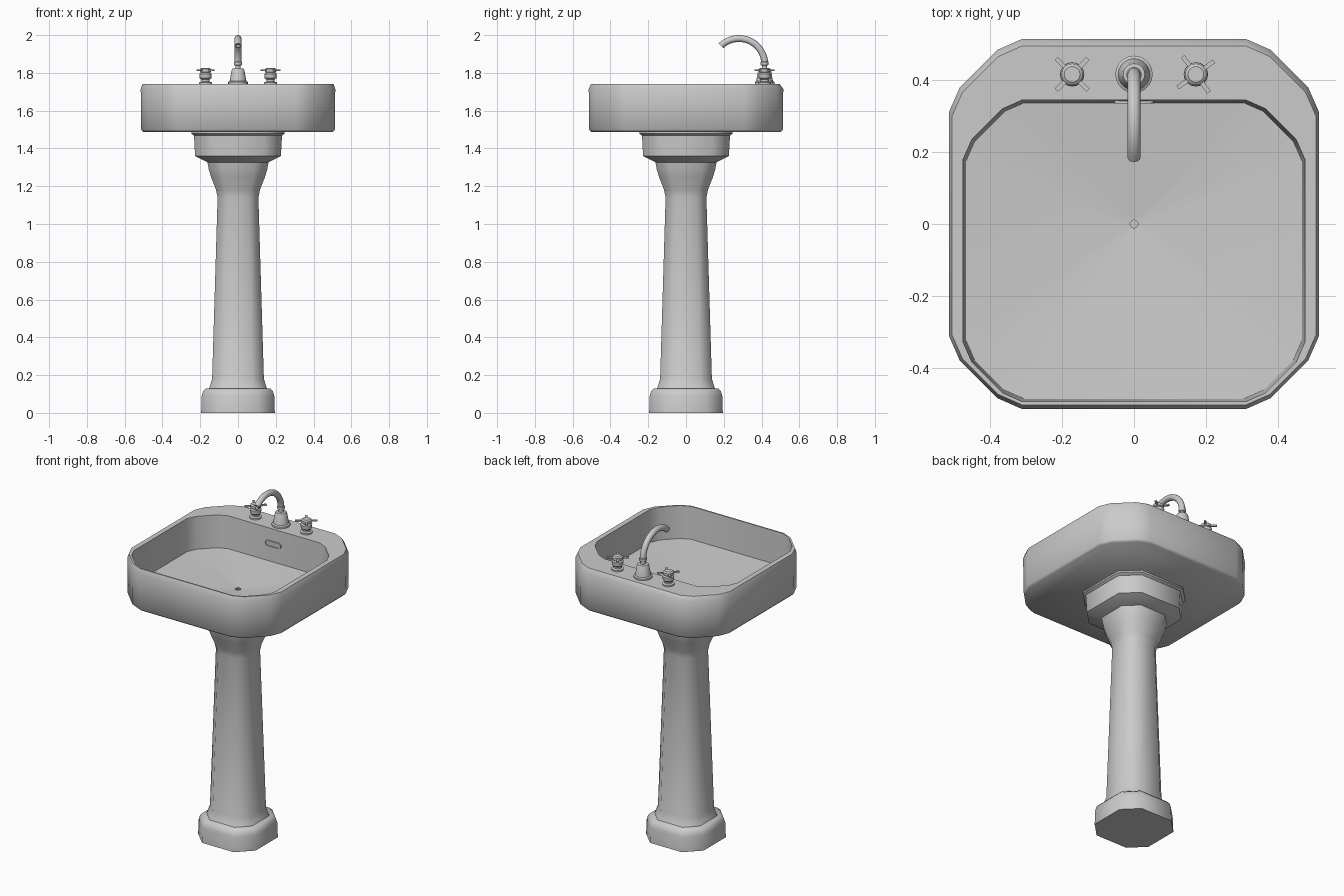
import bpy, bmesh, math
from mathutils import Vector, Matrix

if "Cube" in bpy.data.objects:
    bpy.data.objects.remove(bpy.data.objects["Cube"])

GREY = (0.6, 0.6, 0.6, 1)
grey = bpy.data.materials.new("grey_porcelain")
grey.use_nodes = True
grey.diffuse_color = GREY
grey.node_tree.nodes["Principled BSDF"].inputs["Base Color"].default_value = GREY


def finish(name, bm, angle=50):
    bmesh.ops.recalc_face_normals(bm, faces=bm.faces)
    mesh = bpy.data.meshes.new(name)
    bm.to_mesh(mesh)
    bm.free()
    mesh.materials.append(grey)
    ob = bpy.data.objects.new(name, mesh)
    bpy.context.collection.objects.link(ob)
    bpy.ops.object.select_all(action='DESELECT')
    bpy.context.view_layer.objects.active = ob
    ob.select_set(True)
    bpy.ops.object.shade_smooth_by_angle(angle=math.radians(angle))
    return ob


def loft(bm, rings, caps=(True, True)):
    """Skin a list of closed point loops of equal length."""
    loops = [[bm.verts.new(p) for p in r] for r in rings]
    n = len(loops[0])
    for a, b in zip(loops, loops[1:]):
        for i in range(n):
            j = (i + 1) % n
            bm.faces.new((a[i], a[j], b[j], b[i]))
    for use, loop in zip(caps, (loops[0], loops[-1])):
        if use:
            bm.faces.new(loop)


def cut_square(hx, front, back, cut, z, rounded=False):
    """Rectangle with cut corners, optionally with an extra point per bevel end."""
    pts = []
    for sx, y in ((1, back), (-1, back), (-1, front), (1, front)):
        sy = 1 if y == back else -1
        offs = [(0, cut), (cut, 0)]
        if rounded:
            offs = [(0, cut), (cut * .15, cut * .66), (cut * .66, cut * .15), (cut, 0)]
        corner = [Vector((sx * (hx - a), y - sy * b, z)) for a, b in offs]
        pts += corner if sx * sy > 0 else corner[::-1]
    return pts


def circle(r, z, n, x=0, y=0, start=0):
    return [Vector((x + r * math.cos(start + math.tau * i / n),
                    y + r * math.sin(start + math.tau * i / n), z)) for i in range(n)]


def pillar(name, profile, ratio):
    bm = bmesh.new()
    loft(bm, [cut_square(h, -h, h, h * ratio, z) for h, z in profile])
    return finish(name, bm)


def turned(name, profile, x, y, n=16):
    bm = bmesh.new()
    loft(bm, [circle(r, z, n, x, y) for r, z in profile])
    return finish(name, bm, 35)


# Pedestal
pillar("pedestal_base", [(.195, 0), (.192, .09), (.185, .115), (.17, .13)], .45)
pillar("pedestal_column", [(.155, .125), (.148, .145), (.137, .18), (.108, 1.14), (.116, 1.18),
                           (.143, 1.25), (.155, 1.29), (.163, 1.335)], .45)
pillar("pedestal_capital", [(.158, 1.325), (.227, 1.36), (.233, 1.468), (.247, 1.478),
                            (.247, 1.49)], .4)

# Basin: outer shell, rim, inner wall and sloping floor down to the drain
bm = bmesh.new()
basin = [
    cut_square(.503, -.503, .503, .2, 1.488, True),
    cut_square(.513, -.513, .513, .204, 1.5, True),
    cut_square(.515, -.515, .515, .205, 1.715, True),
    cut_square(.506, -.503, .495, .195, 1.742, True),
    cut_square(.475, -.494, .345, .165, 1.742, True),
    cut_square(.467, -.486, .337, .162, 1.545, True),
    circle(.015, 1.508, 16, start=math.radians(11.25)),
    circle(.012, 1.495, 16, start=math.radians(11.25)),
]
loft(bm, basin)
finish("basin", bm)

# Drain ring
bm = bmesh.new()
loft(bm, [circle(r, z, 12) for r, z in
          ((.017, 1.505), (.017, 1.512), (.011, 1.512), (.011, 1.498))], (False, True))
finish("drain_ring", bm, 30)

# Overflow slot: a stadium shaped ring with a recessed middle
bm = bmesh.new()


def stadium(r, y):
    pts = []
    for i in range(16):
        a = math.tau * (i + .5) / 16
        side = 1 if math.cos(a) > 0 else -1
        pts.append(Vector((side * .036 + r * math.cos(a), y, 1.65 + r * math.sin(a))))
    return pts


loft(bm, [stadium(.019, .345), stadium(.019, .335), stadium(.013, .335), stadium(.013, .34)],
     (False, True))
finish("overflow_slot", bm, 30)

# Tap spout with its stand
FY = .416
turned("spout_stand", [(.052, 1.738), (.052, 1.752), (.044, 1.757), (.034, 1.815), (.03, 1.822),
                       (.014, 1.824), (.014, 1.838), (.021, 1.842), (.021, 1.858),
                       (.016, 1.862)], 0, FY, 20)
bm = bmesh.new()
rings = []
for i in range(19):
    a = math.radians(134) * i / 18
    out = Vector((0, math.cos(a), math.sin(a)))
    rings.append([Vector((0, .28, 1.845)) + out * (.137 + .018 * math.cos(t))
                  + Vector((.018 * math.sin(t), 0, 0))
                  for t in (math.tau * k / 14 for k in range(14))])
# Hollow mouth at the end of the spout
tip = sum(rings[-1], Vector()) / 14
lip = [tip + (p - tip) * .65 for p in rings[-1]]
inside = sum(rings[-2], Vector()) / 14
rings += [lip, [p + (inside - tip) for p in lip]]
loft(bm, rings)
finish("spout", bm, 40)

# Cross handles
for name, x, turn in (("right", -.172, 45), ("left", .172, 36)):
    turned(name + "_handle_body",
           [(.034, 1.738), (.034, 1.75), (.022, 1.754), (.022, 1.764), (.031, 1.772),
            (.033, 1.795), (.026, 1.802), (.03, 1.806), (.03, 1.82), (.022, 1.826)], x, FY)
    bm = bmesh.new()
    for k in range(4):
        place = (Matrix.Translation((x, FY, 1.814))
                 @ Matrix.Rotation(math.radians(turn + 90 * k), 4, 'Z')
                 @ Matrix.Translation((.041, 0, 0)) @ Matrix.Diagonal((.042, .012, .009, 1)))
        bmesh.ops.create_cube(bm, size=1, matrix=place)
    finish(name + "_handle_bars", bm, 30)
